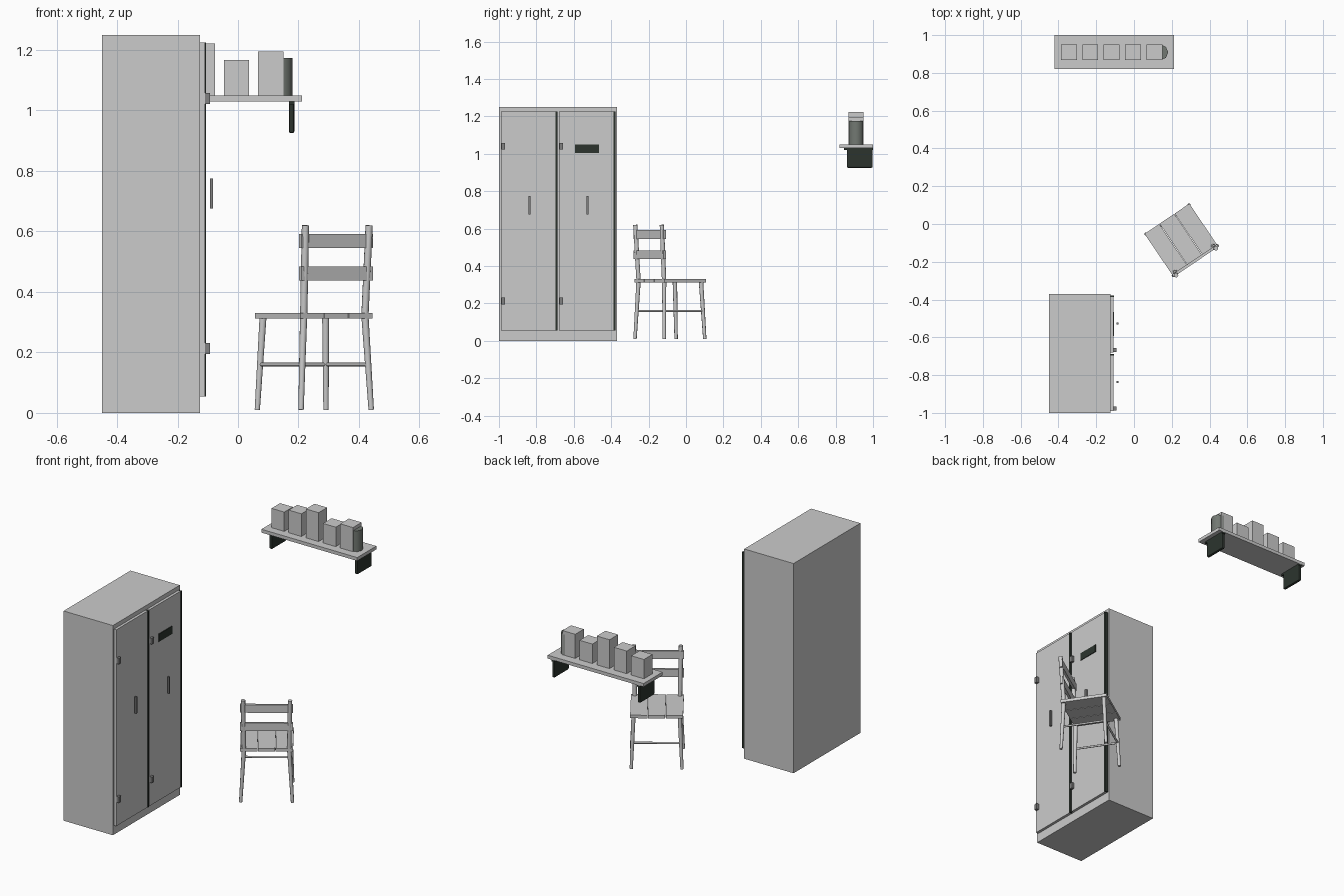
import bpy, math
from mathutils import Vector

if "Cube" in bpy.data.objects:
    bpy.data.objects.remove(bpy.data.objects["Cube"])


def material(name, r, g, b):
    m = bpy.data.materials.new(name)
    m.diffuse_color = (r, g, b, 1)
    m.use_nodes = True
    m.node_tree.nodes["Principled BSDF"].inputs["Base Color"].default_value = m.diffuse_color
    return m


GREY = material("light_grey", 0.6, 0.6, 0.6)
METAL = material("mid_grey", 0.22, 0.22, 0.22)
DARK = material("dark_green_black", 0.025, 0.034, 0.027)
JAR = material("grey_green", 0.17, 0.19, 0.17)


def box(name, x, y, z, mat):
    """Box from (min, max) ranges on each axis."""
    bpy.ops.mesh.primitive_cube_add(
        size=1, location=[(a + b) / 2 for a, b in (x, y, z)])
    o = bpy.context.object
    o.name = name
    o.scale = [b - a for a, b in (x, y, z)]
    bpy.ops.object.transform_apply(location=False, rotation=False, scale=True)
    o.data.materials.append(mat)
    return o


def rod(name, p, q, r1, r2, mat, sides=10):
    """Tapered round bar between two points."""
    p, q = Vector(p), Vector(q)
    bpy.ops.mesh.primitive_cone_add(
        vertices=sides, radius1=r1, radius2=r2, depth=(q - p).length,
        location=(p + q) / 2, rotation=(q - p).to_track_quat('Z', 'Y').to_euler())
    o = bpy.context.object
    o.name = name
    o.data.materials.append(mat)
    bpy.ops.object.shade_smooth_by_angle(angle=math.radians(50))
    return o


# Cabinet body
box("cabinet_body", (-0.45, -0.125), (-1.0, -0.37), (0, 1.25), GREY)

# Two doors with dark edge strip, hinges and handle
for i, y in enumerate((-0.99, -0.68)):
    n = f"_{i + 1}"
    box("door" + n, (-0.125, -0.109), (y, y + 0.293), (0.055, 1.225), GREY)
    box("door_edge_strip" + n, (-0.125, -0.105), (y + 0.293, y + 0.302),
        (0.055, 1.225), DARK)
    for z in (0.213, 1.04):
        box("hinge" + n, (-0.109, -0.093), (y + 0.003, y + 0.023),
            (z - 0.018, z + 0.018), METAL)
    box("handle" + n, (-0.093, -0.082), (y + 0.147, y + 0.159),
        (0.675, 0.775), METAL)

# Vent plate on one door
box("vent_plate", (-0.109, -0.105), (-0.594, -0.466), (1.003, 1.049), DARK)

# Wall shelf
box("shelf_board", (-0.42, 0.212), (0.82, 1.0), (1.03, 1.05), GREY)
for x in (-0.387, 0.177):
    b = box("shelf_bracket", (x - 0.009, x + 0.009), (0.86, 0.998),
            (0.925, 1.03), DARK)
    m = b.modifiers.new("rounded", 'BEVEL')
    m.width, m.segments = 0.006, 2
    box("bracket_arm", (x - 0.009, x + 0.009), (0.845, 1.0), (1.02, 1.03), DARK)

# Cartons on the shelf
for i, top in enumerate((1.165, 1.185, 1.222, 1.166, 1.194)):
    x = -0.345 + 0.1133 * i
    box(f"carton_{i + 1}", (x - 0.042, x + 0.042), (0.868, 0.949),
        (1.05, top), GREY)

# Jar beside the last carton
rod("jar", (0.14, 0.909, 1.05), (0.14, 0.909, 1.174), 0.041, 0.041, JAR, 8)

# Chair, built around its own centre then turned (local -y is the back)
chair = []
for i in range(3):
    x = -0.143 + i * 0.0963
    chair.append(box(f"seat_plank_{i + 1}", (x, x + 0.0933), (-0.135, 0.135),
                     (0.312, 0.33), GREY))
for z in (0.437, 0.545):
    chair.append(box("back_rail", (-0.143, 0.143), (-0.140, -0.125),
                     (z, z + 0.047), GREY))
for s in (-1, 1):
    chair.append(rod("front_leg", (s * 0.137, 0.13, 0.01), (s * 0.125, 0.114, 0.315),
                     0.009, 0.012, GREY))
    chair.append(rod("back_leg", (s * 0.14, -0.133, 0.01), (s * 0.122, -0.122, 0.325),
                     0.009, 0.012, GREY))
    chair.append(rod("back_post", (s * 0.122, -0.122, 0.315), (s * 0.127, -0.14, 0.62),
                     0.012, 0.012, GREY))
    chair.append(rod("side_stretcher", (s * 0.131, 0.122, 0.16),
                     (s * 0.131, -0.128, 0.16), 0.006, 0.006, GREY))
chair.append(rod("front_stretcher", (-0.131, 0.122, 0.16), (0.131, 0.122, 0.16),
                 0.006, 0.006, GREY))

bpy.ops.object.empty_add(location=(0.25, -0.084, 0),
                         rotation=(0, 0, math.radians(34)))
pivot = bpy.context.object
pivot.name = "chair_pivot"
pivot.hide_render = True
for o in chair:
    o.parent = pivot
